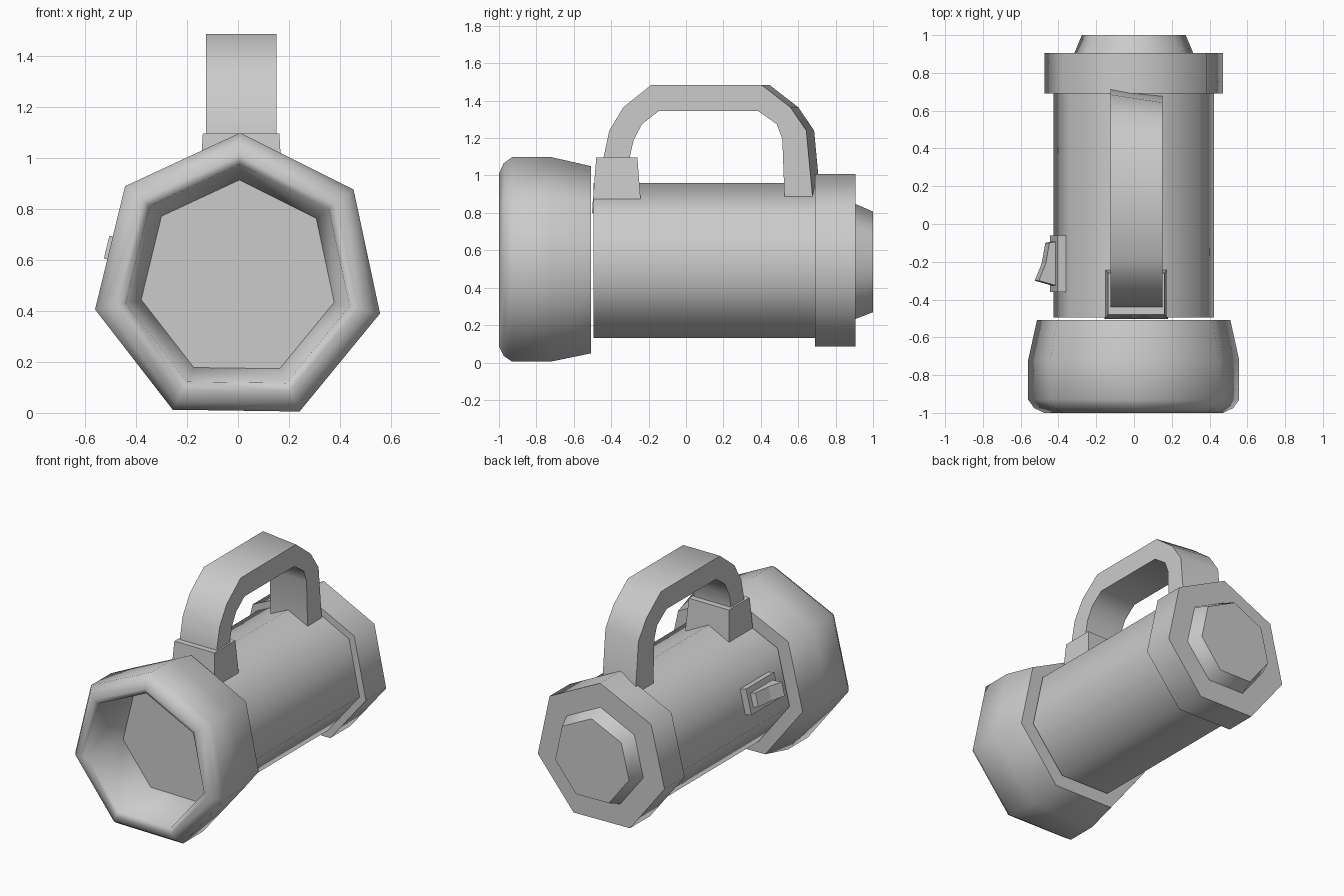
import bpy, bmesh
from math import sin, cos, radians, pi

if "Cube" in bpy.data.objects:
    bpy.data.objects.remove(bpy.data.objects["Cube"])

SIDES = 7
CZ = 0.525                 # height of the barrel axis
PHASE = radians(89.2)      # one corner of the heptagon points up


def finish(name, bm, angle=None):
    bmesh.ops.recalc_face_normals(bm, faces=bm.faces[:])
    me = bpy.data.meshes.new(name)
    bm.to_mesh(me)
    bm.free()
    ob = bpy.data.objects.new(name, me)
    bpy.context.collection.objects.link(ob)
    if angle:
        bpy.ops.object.select_all(action='DESELECT')
        ob.select_set(True)
        bpy.context.view_layer.objects.active = ob
        bpy.ops.object.shade_smooth_by_angle(angle=radians(angle))
    return ob


def lathe(name, profile):
    """Seven-sided turned part along y from (y, radius) pairs, capped at both ends."""
    bm = bmesh.new()
    rings = [[bm.verts.new((r * cos(PHASE + 2 * pi * i / SIDES), y,
                            CZ + r * sin(PHASE + 2 * pi * i / SIDES)))
              for i in range(SIDES)] for y, r in profile]
    for a, b in zip(rings, rings[1:]):
        for i in range(SIDES):
            j = (i + 1) % SIDES
            bm.faces.new((a[i], a[j], b[j], b[i]))
    bm.faces.new(rings[0])
    bm.faces.new(rings[-1])
    return finish(name, bm, 58)


def loft(name, loops, angle=None):
    """Closed solid through matching four-point sections."""
    bm = bmesh.new()
    rings = [[bm.verts.new(p) for p in loop] for loop in loops]
    for a, b in zip(rings, rings[1:]):
        for i in range(4):
            j = (i + 1) % 4
            bm.faces.new((a[i], a[j], b[j], b[i]))
    bm.faces.new(rings[0])
    bm.faces.new(rings[-1])
    return finish(name, bm, angle)


def rect(x0, x1, y0, y1, z):
    return [(x0, y0, z), (x1, y0, z), (x1, y1, z), (x0, y1, z)]


# Barrel parts: head with recessed lens, body, rear collar and end cap
lathe("lamp_head", [(-0.68, 0.388), (-0.985, 0.45), (-1.0, 0.485), (-0.975, 0.54),
                    (-0.93, 0.573), (-0.72, 0.573), (-0.508, 0.525)])
lathe("body", [(-0.495, 0.435), (0.70, 0.435)])
lathe("rear_collar", [(0.69, 0.484), (0.905, 0.484)])
lathe("end_cap", [(0.90, 0.325), (1.0, 0.282)])

# Handle: outer and inner outlines, with the rear leg slightly skewed across x
outer = [(-0.445, 1.0), (-0.44, 1.1), (-0.41, 1.24), (-0.335, 1.365), (-0.185, 1.485),
         (0.445, 1.485), (0.60, 1.365), (0.685, 1.24), (0.72, 0.87)]
inner = [(-0.305, 1.0), (-0.30, 1.1), (-0.28, 1.19), (-0.235, 1.275), (-0.145, 1.345),
         (0.385, 1.345), (0.485, 1.275), (0.515, 1.195), (0.527, 0.87)]
sections = []
for (yo, zo), (yi, zi) in zip(outer, inner):
    skew = 0.042 if yo > 0 else 0
    sections.append([(-0.125, yo, zo), (0.15, yo - skew, zo),
                     (0.15, yi, zi), (-0.125, yi, zi)])
loft("handle", sections, 45)

# Tapered socket under the front leg of the handle
loft("handle_socket", [rect(-0.155, 0.18, -0.503, -0.237, 0.80),
                       rect(-0.138, 0.162, -0.48, -0.26, 1.095)])

# Switch on the left-hand face of the barrel
face = PHASE + 1.5 * 2 * pi / SIDES


def on_face(n, y, t):
    """Distance n from the axis and offset t along the face, t positive upwards."""
    return (n * cos(face) + t * sin(face), y, CZ + n * sin(face) - t * cos(face))


def face_strip(name, pts, half):
    """Rows of (y base, n base, y top, n top) made into a solid of given half width."""
    return loft(name, [[on_face(nb, yb, -half), on_face(nb, yb, half),
                        on_face(nt, yt, half), on_face(nt, yt, -half)]
                       for yb, nb, yt, nt in pts])


face_strip("switch_plate", [(-0.36, 0.37, -0.36, 0.438), (-0.06, 0.37, -0.06, 0.438)], 0.085)
face_strip("switch_rocker", [(-0.33, 0.42, -0.30, 0.53), (-0.21, 0.42, -0.21, 0.492),
                             (-0.09, 0.42, -0.10, 0.472)], 0.046)
